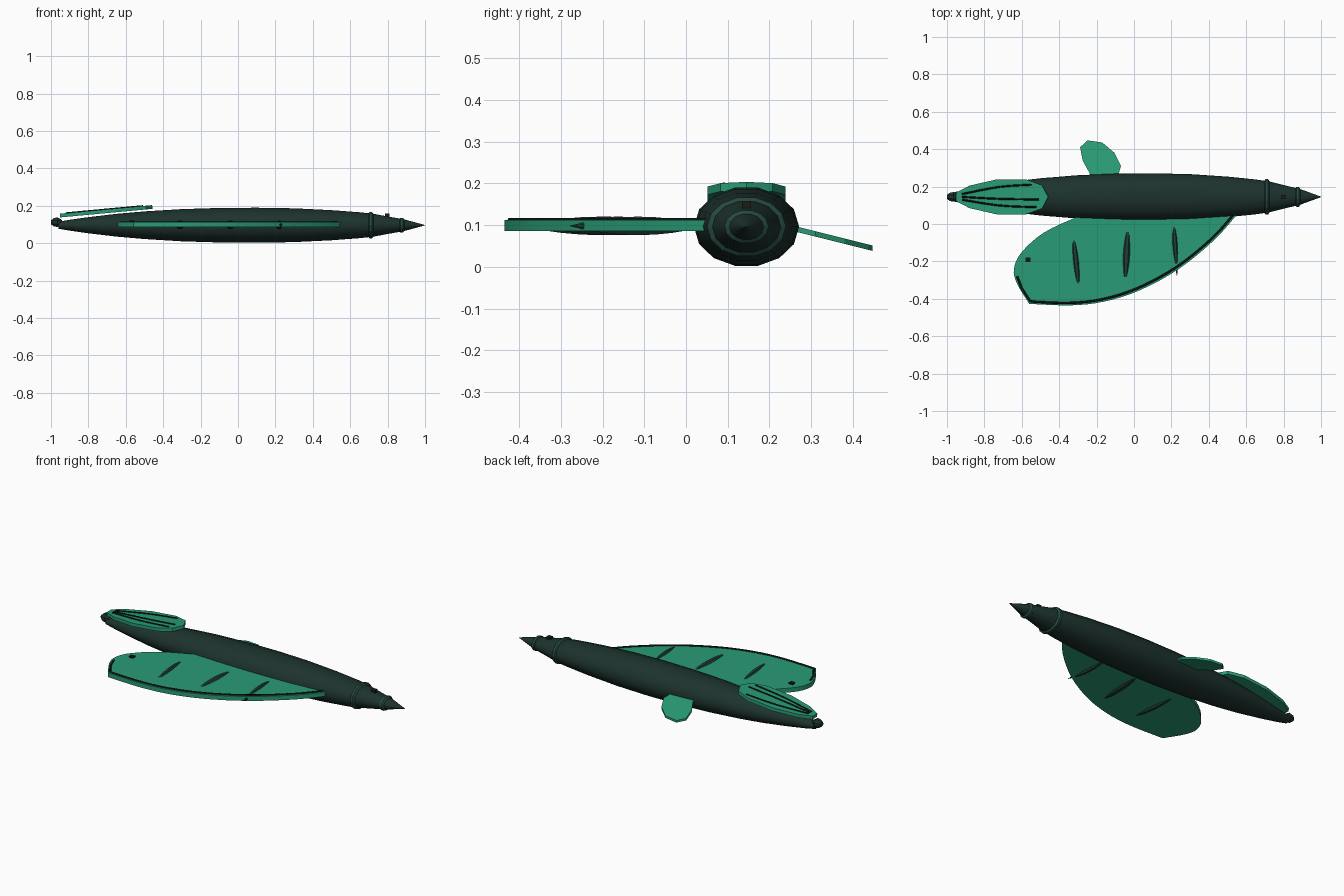
import bpy, math
from mathutils import Matrix, Vector

if "Cube" in bpy.data.objects:
    bpy.data.objects.remove(bpy.data.objects["Cube"])

CY, CZ = 0.145, 0.096  # body axis


def mat(name, c):
    m = bpy.data.materials.new(name)
    m.diffuse_color = (*c, 1)
    m.use_nodes = True
    m.node_tree.nodes["Principled BSDF"].inputs["Base Color"].default_value = m.diffuse_color
    return m


DARK = mat("dark_body", (0.012, 0.032, 0.027))
RING = mat("ring_green", (0.018, 0.065, 0.052))
GREEN = mat("fin_green", (0.022, 0.33, 0.18))
BLACK = mat("black", (0.004, 0.009, 0.008))
STRIPE = mat("stripe", (0.013, 0.05, 0.038))
EYE = mat("eye", (0.012, 0.012, 0.008))


def make(name, verts, faces, m, M=Matrix()):
    me = bpy.data.meshes.new(name)
    me.from_pydata(verts, [], faces)
    me.transform(M)
    me.materials.append(m)
    ob = bpy.data.objects.new(name, me)
    bpy.context.collection.objects.link(ob)
    return ob


def smooth(ob, angle=35):
    bpy.ops.object.select_all(action='DESELECT')
    ob.select_set(True)
    bpy.context.view_layer.objects.active = ob
    bpy.ops.object.shade_smooth_by_angle(angle=math.radians(angle))


def lathe(name, prof, ry, rz, n, m, M):
    """Elliptical sweep of (x, radius) pairs round the local x axis."""
    v, f = [], []
    for x, r in prof:
        for i in range(n):
            a = 2 * math.pi * (i + 0.5) / n + math.pi / 2
            v.append((x, r * ry * math.cos(a), r * rz * math.sin(a)))
    for k in range(len(prof) - 1):
        for i in range(n):
            j = (i + 1) % n
            f.append((k * n + i, (k + 1) * n + i, (k + 1) * n + j, k * n + j))
    f += [tuple(range(n)), tuple(reversed(range((len(prof) - 1) * n, len(prof) * n)))]
    return make(name, v, f, m, M)


def slab(name, pts, t, m, M):
    """Flat outline extruded to thickness t about z = 0."""
    if sum(a[0] * b[1] - b[0] * a[1] for a, b in zip(pts, pts[1:] + pts[:1])) < 0:
        pts = pts[::-1]
    n = len(pts)
    v = [(x, y, z) for z in (-t / 2, t / 2) for x, y in pts]
    f = [tuple(reversed(range(n))), tuple(range(n, 2 * n))]
    f += [(i, (i + 1) % n, n + (i + 1) % n, n + i) for i in range(n)]
    return make(name, v, f, m, M)


def spline(pts, sub=4):
    """Smooth a list of 2D points (Catmull-Rom)."""
    out = []
    p = [pts[0]] + pts + [pts[-1]]
    for a, b, c, d in zip(p, p[1:], p[2:], p[3:]):
        for s in range(sub):
            t = s / sub
            out.append(tuple(0.5 * (2 * b[i] + (c[i] - a[i]) * t
                       + (2 * a[i] - 5 * b[i] + 4 * c[i] - d[i]) * t * t
                       + (3 * b[i] - a[i] - 3 * c[i] + d[i]) * t ** 3) for i in (0, 1)))
    return out + [pts[-1]]


def tube(name, pts, r, m, M):
    """Thin line lying on a surface."""
    cu = bpy.data.curves.new(name, 'CURVE')
    cu.dimensions = '3D'
    cu.bevel_depth, cu.bevel_resolution, cu.use_fill_caps = r, 1, True
    sp = cu.splines.new('POLY')
    sp.points.add(len(pts) - 1)
    for p, (x, y) in zip(sp.points, pts):
        p.co = (*(M @ Vector((x, y, 0))), 1)
    cu.materials.append(m)
    bpy.context.collection.objects.link(bpy.data.objects.new(name, cu))


AXIS = Matrix.Translation((0, CY, CZ))

# spindle body with pointed nose
smooth(lathe("body", [(-0.96, 0.2), (-0.9, 0.31), (-0.8, 0.46), (-0.65, 0.65), (-0.5, 0.79),
                      (-0.3, 0.92), (-0.1, 0.985), (0.1, 1), (0.3, 0.965), (0.5, 0.86),
                      (0.65, 0.74), (0.72, 0.66), (0.8, 0.5), (0.87, 0.37), (0.9, 0.3),
                      (1.0, 0.01)], 0.126, 0.096, 14, DARK, AXIS))

# raised rings behind the nose
for name, x, r in (("rear_ring", 0.71, 0.75), ("front_ring", 0.875, 0.42)):
    lathe(name, [(x - 0.015, r - 0.1), (x - 0.007, r), (x + 0.007, r), (x + 0.015, r - 0.1)],
          0.126, 0.096, 14, RING, AXIS)

# tail knob
lathe("tail_knob", [(-1.0, 0.4), (-0.985, 0.85), (-0.965, 1), (-0.942, 0.5)], 0.028, 0.028, 8,
      DARK, Matrix.Translation((0, CY, 0.112)))

# eye on top of the head
slab("eye", [(-.013, -.011), (.013, -.011), (.013, .011), (-.013, .011)], 0.022, EYE,
     Matrix.Translation((0.798, CY, 0.147)))

# large side fin
edge = [(0.55, 0.05), (0.43, -0.085), (0.24, -0.24), (0.03, -0.355), (-0.16, -0.415),
        (-0.34, -0.435), (-0.56, -0.427)]
tip = [(-0.56, -0.427), (-0.625, -0.32), (-0.642, -0.24), (-0.6, -0.15), (-0.48, -0.045),
       (-0.3, 0.04), (-0.2, 0.08)]
FIN = Matrix.Translation((0, 0, 0.099))
slab("large_fin", spline(edge) + spline(tip)[1:] + [(0.5, 0.08)], 0.026, GREEN, FIN)

# dark line along the fin edge
rim = [(x - 0.008, y + 0.013) for x, y in spline(edge)[:-1]]
rim += [(-0.555, -0.412), (-0.6, -0.345), (-0.625, -0.28)]
tube("fin_edge_line", rim, 0.006, BLACK, Matrix.Translation((0, 0, 0.112)))

# pointed stripes through the fin
for i, (a, b, w) in enumerate((((-.33, -.01), (-.29, -.395), .020), ((-.03, .04), (-.05, -.365), .025),
                               ((.21, .05), (.23, -.28), .018))):
    a, b = Vector((*a, 0.098)), Vector((*b, 0.098))
    d = b - a
    prof = [(d.length * k / 8, max(0.01, 4 * (k / 8) * (1 - k / 8))) for k in range(9)]
    M = Matrix.Translation(a) @ Matrix.Rotation(math.atan2(d.y, d.x), 4, 'Z')
    lathe(f"fin_stripe_{i + 1}", prof, w, 0.024, 8, STRIPE, M)

# spot near the fin tip
slab("fin_spot", [(-.013, -.012), (.013, -.012), (.013, .012), (-.013, .012)], 0.02, BLACK,
     Matrix.Translation((-0.566, -0.19, 0.11)))

# small far fin, sloping down and outwards
SMALL = Matrix.Translation((0, 0.265, 0.09)) @ Matrix.Shear('XY', 4, (0, 0))
SMALL[2][1] = -0.25
slab("small_fin", [(x, y - 0.265) for x, y in (
    (-.22, .24), (-.275, .34), (-.288, .41), (-.25, .447), (-.17, .436),
    (-.104, .38), (-.07, .31), (-.09, .24))], 0.013, GREEN, SMALL)

# tilted petal fin over the tail
half = [(-0.953, 0.022), (-0.88, 0.06), (-0.735, 0.093), (-0.575, 0.093), (-0.49, 0.062), (-0.457, 0.0)]
outline = half + [(x, -y) for x, y in half[-2::-1]]
PETAL = Matrix.Translation((-0.7, CY, 0.171)) @ Matrix.Rotation(math.radians(-5.3), 4, 'Y')
slab("tail_petal", [(x + 0.7, y) for x, y in outline], 0.02, GREEN, PETAL)

# dark veins on the petal
for i, (y0, y1, x1) in enumerate(((.015, .065, -.545), (0, -.014, -.505), (-.015, -.055, -.52))):
    pts = [(-0.92, y0), (-0.72, y0 * 0.3 + y1 * 0.75), (x1, y1)]
    tube(f"petal_vein_{i + 1}", [(x + 0.7, y) for x, y in spline(pts)], 0.005, BLACK,
         PETAL @ Matrix.Translation((0, 0, 0.01)))
